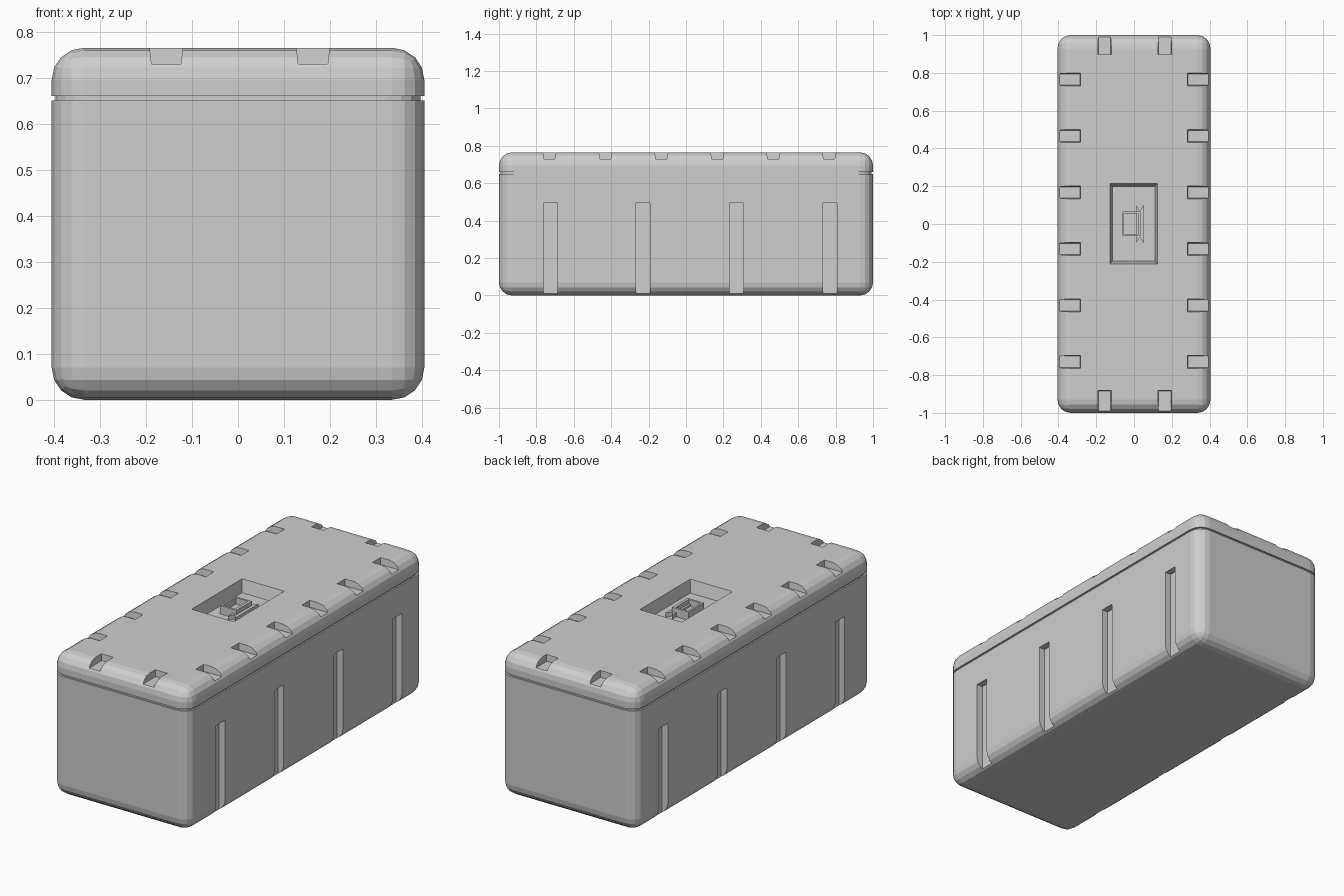
import bpy, bmesh
from mathutils import Vector

if "Cube" in bpy.data.objects:
    bpy.data.objects.remove(bpy.data.objects["Cube"])

grey = bpy.data.materials.new("light_grey")
grey.diffuse_color = (0.62, 0.62, 0.62, 1)
grey.use_nodes = True
grey.node_tree.nodes["Principled BSDF"].inputs["Base Color"].default_value = grey.diffuse_color
HX, HY, H, R = 0.405, 1.0, 0.765, 0.07


def finish(bm, name):
    bmesh.ops.recalc_face_normals(bm, faces=bm.faces[:])
    me = bpy.data.meshes.new(name)
    bm.to_mesh(me)
    bm.free()
    me.materials.append(grey)
    ob = bpy.data.objects.new(name, me)
    bpy.context.collection.objects.link(ob)
    return ob


def frustum(bm, x0, x1, y0, y1, z0, z1, tx=0.0, ty=0.0):
    """Box whose bottom is inset by tx, ty."""
    lo = [(x0 + tx, y0 + ty), (x1 - tx, y0 + ty), (x1 - tx, y1 - ty), (x0 + tx, y1 - ty)]
    hi = [(x0, y0), (x1, y0), (x1, y1), (x0, y1)]
    prism(bm, lo, hi, z0, z1)


def prism(bm, lo, hi, z0, z1):
    a = [bm.verts.new((x, y, z0)) for x, y in lo]
    b = [bm.verts.new((x, y, z1)) for x, y in hi]
    n = len(a)
    faces = [bm.faces.new(a[::-1]), bm.faces.new(b)]
    for i in range(n):
        j = (i + 1) % n
        faces.append(bm.faces.new((a[i], a[j], b[j], b[i])))
    bmesh.ops.recalc_face_normals(bm, faces=faces)


def rounded_slice(name, z0, z1, inset=0.0):
    """Rounded full-size case, kept only between z0 and z1."""
    bm = bmesh.new()
    hx, hy = HX - inset, HY - inset
    frustum(bm, -hx, hx, -hy, hy, 0, H)
    bmesh.ops.bevel(bm, geom=bm.edges[:], offset=R, segments=4, profile=0.5, affect='EDGES')
    for z, n in ((z0, -1), (z1, 1)):
        if 0 < z < H:
            bmesh.ops.bisect_plane(bm, geom=bm.verts[:] + bm.edges[:] + bm.faces[:],
                                   plane_co=Vector((0, 0, z)), plane_no=Vector((0, 0, n)),
                                   clear_outer=True)
            bmesh.ops.holes_fill(bm, edges=[e for e in bm.edges if e.is_boundary], sides=0)
    return finish(bm, name)


def cut(ob, cutter):
    mod = ob.modifiers.new("cut", 'BOOLEAN')
    mod.operation, mod.solver, mod.object = 'DIFFERENCE', 'EXACT', cutter
    dg = bpy.context.evaluated_depsgraph_get()
    me = bpy.data.meshes.new_from_object(ob.evaluated_get(dg))
    ob.modifiers.clear()
    ob.data = me
    bpy.data.objects.remove(cutter)


# case body with vertical slots along both long sides
body = rounded_slice("case_body", 0, 0.65)
bm = bmesh.new()
for y in (-0.725, -0.23, 0.27, 0.77):
    for s in (-1, 1):
        xs = sorted((s * 0.37, s * 0.5))
        frustum(bm, xs[0], xs[1], y - 0.038, y + 0.038, -0.1, 0.495)
cut(body, finish(bm, "slot_cutter"))

# dark seam between body and lid
rounded_slice("seam_core", 0.64, 0.67, 0.008)

# lid with edge notches and central recess
lid = rounded_slice("case_lid", 0.66, H)
bm = bmesh.new()
for i in range(6):
    y = -0.73 + 0.299 * i
    frustum(bm, 0.283, 0.5, y - 0.036, y + 0.036, 0.73, H + 0.02, 0.003, 0.006)
    frustum(bm, -0.5, -0.283, y - 0.036, y + 0.036, 0.73, H + 0.02, 0.003, 0.006)
for x in (-0.156, 0.163):
    frustum(bm, x - 0.038, x + 0.038, 0.895, 1.1, 0.73, H + 0.02, 0.006, 0.003)
    frustum(bm, x - 0.038, x + 0.038, -1.1, -0.88, 0.73, H + 0.02, 0.006, 0.003)
frustum(bm, -0.13, 0.127, -0.217, 0.22, 0.70, H + 0.02, 0.016, 0.022)
cut(lid, finish(bm, "lid_cutter"))

# square latch frame in the recess
bm = bmesh.new()
frustum(bm, -0.062, 0.035, -0.063, 0.067, 0.695, 0.745)
latch = finish(bm, "latch_frame")
bm = bmesh.new()
frustum(bm, -0.052, 0.02, -0.052, 0.056, 0.71, 0.80)
cut(latch, finish(bm, "latch_cutter"))

# hinge plate with flared ends beside the latch
outline = [(0.01, -0.1), (0.03, -0.07), (0.052, -0.1), (0.052, 0.1), (0.03, 0.07), (0.01, 0.1)]
bm = bmesh.new()
prism(bm, outline, outline, 0.695, 0.722)
finish(bm, "latch_hinge")
